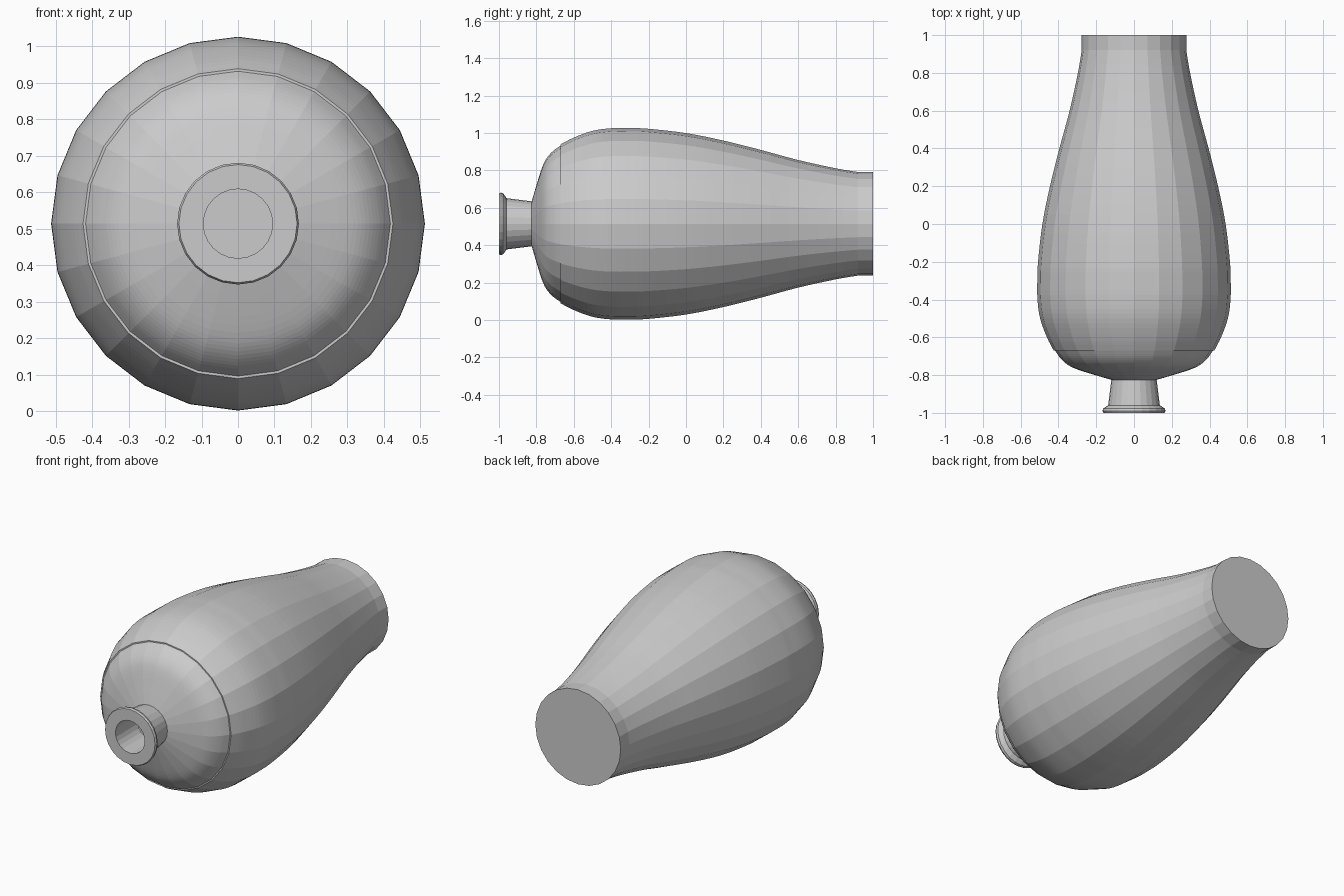
import bpy, bmesh, math

if "Cube" in bpy.data.objects:
    bpy.data.objects.remove(bpy.data.objects["Cube"])

SIDES = 24
AXIS_Z = 0.514


def smooth_curve(pts, steps=4):
    """Catmull-Rom curve through (y, radius) points."""
    out = []
    for i in range(len(pts) - 1):
        p0, p1 = pts[max(i - 1, 0)], pts[i]
        p2, p3 = pts[i + 1], pts[min(i + 2, len(pts) - 1)]
        for s in range(steps):
            t = s / steps
            out.append(tuple(
                0.5 * (2 * b + (c - a) * t + (2 * a - 5 * b + 4 * c - d) * t ** 2
                       + (3 * b - a - 3 * c + d) * t ** 3)
                for a, b, c, d in zip(p0, p1, p2, p3)))
    return out + [pts[-1]]


def lathe(name, profile, cap_start=False, cap_end=False):
    """Revolve (y, radius) points around the lying axis."""
    bm = bmesh.new()
    rings = [[bm.verts.new((r * math.cos(2 * math.pi * k / SIDES), y,
                            AXIS_Z + r * math.sin(2 * math.pi * k / SIDES)))
              for k in range(SIDES)] for y, r in profile]
    for a, b in zip(rings, rings[1:]):
        for k in range(SIDES):
            n = (k + 1) % SIDES
            bm.faces.new((a[k], a[n], b[n], b[k]))
    if cap_start:
        bm.faces.new(rings[0])
    if cap_end:
        bm.faces.new(rings[-1])
    bmesh.ops.recalc_face_normals(bm, faces=bm.faces)
    mesh = bpy.data.meshes.new(name)
    bm.to_mesh(mesh)
    bm.free()
    obj = bpy.data.objects.new(name, mesh)
    bpy.context.collection.objects.link(obj)
    return obj


# shoulder, with a fine step where the body coat begins
shoulder = smooth_curve([(-0.825, 0.12), (-0.80, 0.205), (-0.77, 0.3),
                         (-0.745, 0.351), (-0.71, 0.39), (-0.67, 0.418)])
# swelling body that narrows to the foot
body = smooth_curve([(-0.67, 0.425), (-0.6, 0.461), (-0.5, 0.497), (-0.4, 0.511),
                     (-0.3, 0.512), (-0.2, 0.508), (0, 0.485), (0.2, 0.445),
                     (0.4, 0.395), (0.6, 0.341), (0.8, 0.297), (0.92, 0.277)])
foot = [(1.0, 0.277)]
# lip and neck, starting at the edge of the mouth
neck = [(-1.0, 0.095), (-1.0, 0.162), (-0.99, 0.167), (-0.978, 0.164),
        (-0.965, 0.146), (-0.96, 0.137)]
# hollow inside, from the floor back to the mouth
inside = [(0.95, 0.24), (0.8, 0.265), (0.4, 0.365), (0, 0.455), (-0.3, 0.482),
          (-0.5, 0.465), (-0.67, 0.385), (-0.75, 0.3), (-0.8, 0.095), (-1.0, 0.095)]

lathe("vase_outside", neck + shoulder + body + foot, cap_end=True)
lathe("vase_inside", inside, cap_start=True).data.flip_normals()
